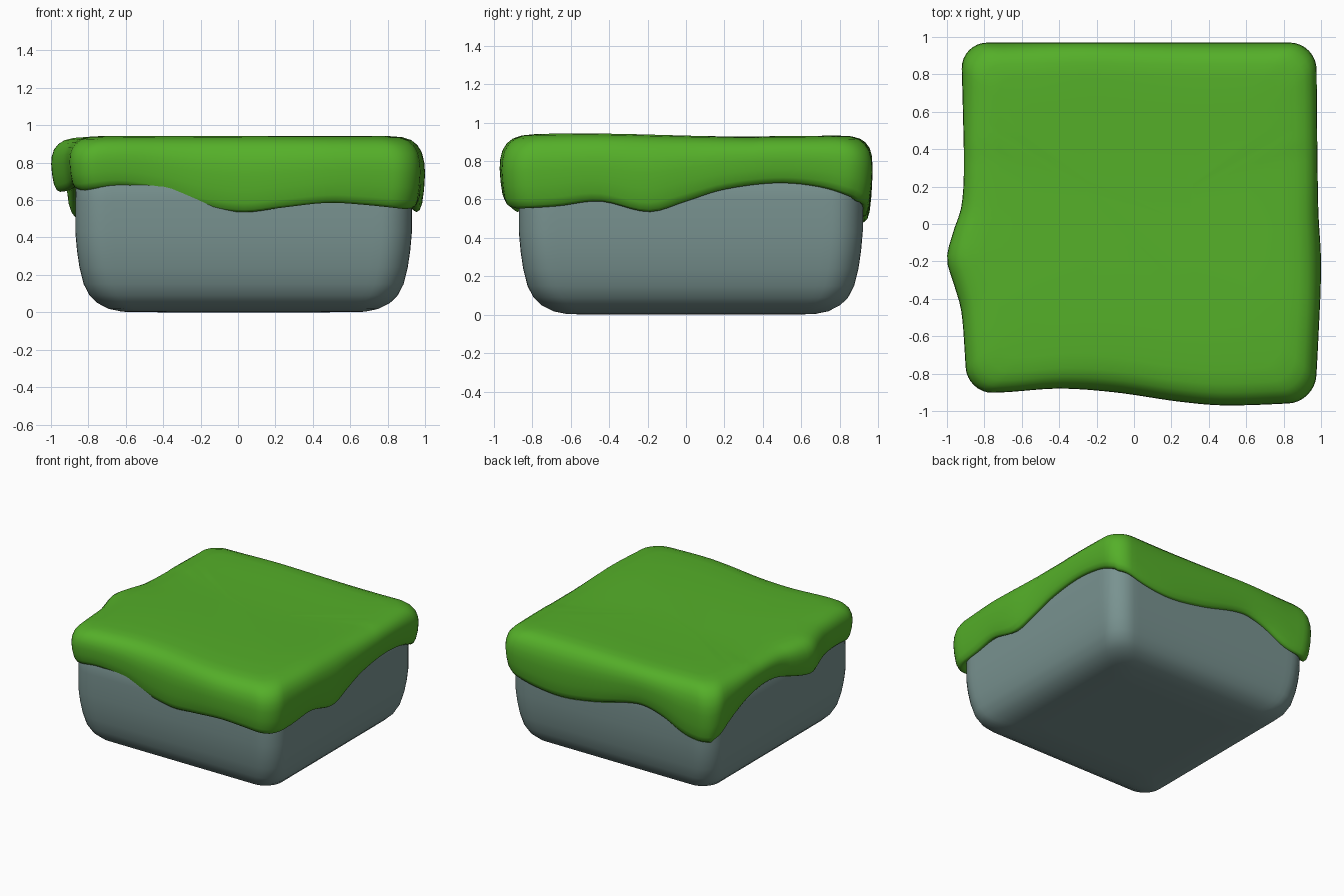
import bpy, bmesh, math

if "Cube" in bpy.data.objects:
    bpy.data.objects.remove(bpy.data.objects["Cube"])


def smooth_keys(keys, t):
    # cubic interpolation through (position, value) keys
    if t <= keys[0][0]:
        return keys[0][1]
    for i in range(len(keys) - 1):
        (a, va), (b, vb) = keys[i], keys[i + 1]
        if t <= b:
            p, q = keys[max(i - 1, 0)], keys[min(i + 2, len(keys) - 1)]
            ma = (vb - p[1]) / (b - p[0]) * (b - a)
            mb = (q[1] - va) / (q[0] - a) * (b - a)
            u = (t - a) / (b - a)
            return ((2*u**3 - 3*u*u + 1) * va + (u**3 - 2*u*u + u) * ma
                    + (3*u*u - 2*u**3) * vb + (u**3 - u*u) * mb)
    return keys[-1][1]


def rounded_square(r, per_side=32, per_corner=8):
    # unit rounded square, counter-clockwise from the front left
    pts = []
    for k in range(4):
        c, s = [(1, 0), (0, 1), (-1, 0), (0, -1)][k]
        side = [(-(1 - r) + 2 * (1 - r) * i / per_side, -1) for i in range(per_side)]
        for i in range(per_corner):
            a = -math.pi / 2 + math.pi / 2 * i / per_corner
            side.append((1 - r + r * math.cos(a), -(1 - r) + r * math.sin(a)))
        pts += [(x * c - y * s, x * s + y * c) for x, y in side]
    return pts


def skin(name, rings, color, cap_start):
    bm = bmesh.new()
    loops = [[bm.verts.new(p) for p in ring] for ring in rings]
    n = len(loops[0])
    for a, b in zip(loops, loops[1:]):
        for i in range(n):
            j = (i + 1) % n
            bm.faces.new((a[i], a[j], b[j], b[i]))
    bm.faces.new(loops[-1])
    if cap_start:
        bm.faces.new(loops[0][::-1])
    mesh = bpy.data.meshes.new(name)
    bm.to_mesh(mesh)
    bm.free()
    for f in mesh.polygons:
        f.use_smooth = True
    mat = bpy.data.materials.new(name + "_material")
    mat.diffuse_color = color
    mat.use_nodes = True
    mat.node_tree.nodes["Principled BSDF"].inputs["Base Color"].default_value = mat.diffuse_color
    mesh.materials.append(mat)
    ob = bpy.data.objects.new(name, mesh)
    bpy.context.collection.objects.link(ob)
    return ob


# stone block, rounded towards the bottom
profile = [(0.5, 0), (0.72, 0.003), (0.80, 0.018), (0.87, 0.05), (0.915, 0.09),
           (0.95, 0.15), (0.975, 0.24), (0.99, 0.33), (1, 0.43), (1, 0.6), (0.99, 0.8), (0.9, 0.86)]
stone = rounded_square(0.18)
skin("stone_block", [[(0.03 + 0.9 * s * x, 0.025 + 0.895 * s * y, z) for x, y in stone]
                     for s, z in profile], (0.19, 0.29, 0.28, 1), True)

# outline of the grass on each side
left = [(-0.9, -0.895), (-0.7, -0.905), (-0.47, -0.925), (-0.33, -0.965), (-0.2, -1.0),
        (-0.05, -0.965), (0.07, -0.925), (0.25, -0.91), (0.6, -0.915), (0.95, -0.925)]
right = [(-0.95, 0.965), (-0.6, 0.985), (-0.2, 1.0), (0.1, 0.985), (0.95, 0.975)]
front = [(-0.9, -0.905), (-0.7, -0.9), (-0.4, -0.88), (-0.1, -0.9), (0.25, -0.95), (0.5, -0.97), (0.95, -0.955)]

# height of the hanging edge on each side
low_front = [(-0.9, 0.645), (-0.65, 0.675), (-0.4, 0.63), (-0.2, 0.565), (0.03, 0.535),
             (0.25, 0.56), (0.5, 0.585), (0.7, 0.575), (0.95, 0.55)]
low_right = [(-0.95, 0.55), (-0.7, 0.565), (-0.47, 0.59), (-0.2, 0.535), (0, 0.59),
             (0.2, 0.65), (0.5, 0.685), (0.75, 0.66), (0.95, 0.595)]
low_back = [(-0.9, 0.475), (-0.68, 0.5), (-0.45, 0.6), (-0.25, 0.635), (0.15, 0.55),
            (0.45, 0.51), (0.7, 0.53), (0.95, 0.595)]
low_left = [(-0.9, 0.645), (-0.6, 0.675), (-0.2, 0.645), (0.2, 0.72), (0.47, 0.695),
            (0.73, 0.6), (0.95, 0.475)]


def outline(px, py, s):
    x0, y0 = 0.04 + 0.94 * px, 0.02 + 0.94 * py
    xl, xr, yf = smooth_keys(left, y0), smooth_keys(right, y0), smooth_keys(front, x0)
    return (xl + (xr - xl) * (px * s + 1) / 2, yf + (0.97 - yf) * (py * s + 1) / 2)


def edge_height(px, py, x, y):
    if abs(py) >= abs(px):
        return smooth_keys(low_front if py < 0 else low_back, x)
    return smooth_keys(low_left if px < 0 else low_right, y)


# grass cap: (scale, share of the way from hanging edge to top)
grass_profile = [(0.84, 0.26), (0.90, 0.16), (0.935, 0.03), (0.955, 0), (0.972, 0.03), (0.985, 0.12),
                 (0.995, 0.3), (1, 0.5), (0.997, 0.64), (0.985, 0.77), (0.962, 0.87),
                 (0.93, 0.94), (0.88, 0.983), (0.8, 1), (0.6, 1), (0.3, 1)]
rings = []
for s, f in grass_profile:
    ring = []
    for px, py in rounded_square(0.15):
        ox, oy = outline(px, py, 1)
        x, y = outline(px, py, s)
        low = edge_height(px, py, ox, oy)
        top = 0.934 + 0.009 * math.cos(math.pi * (y + 0.55) / 0.95) * (1 if y < 0.4 else 0.6)
        ring.append((x, y, low + f * (top - low)))
    rings.append(ring)
skin("grass_cap", rings, (0.09, 0.43, 0.022, 1), False)
